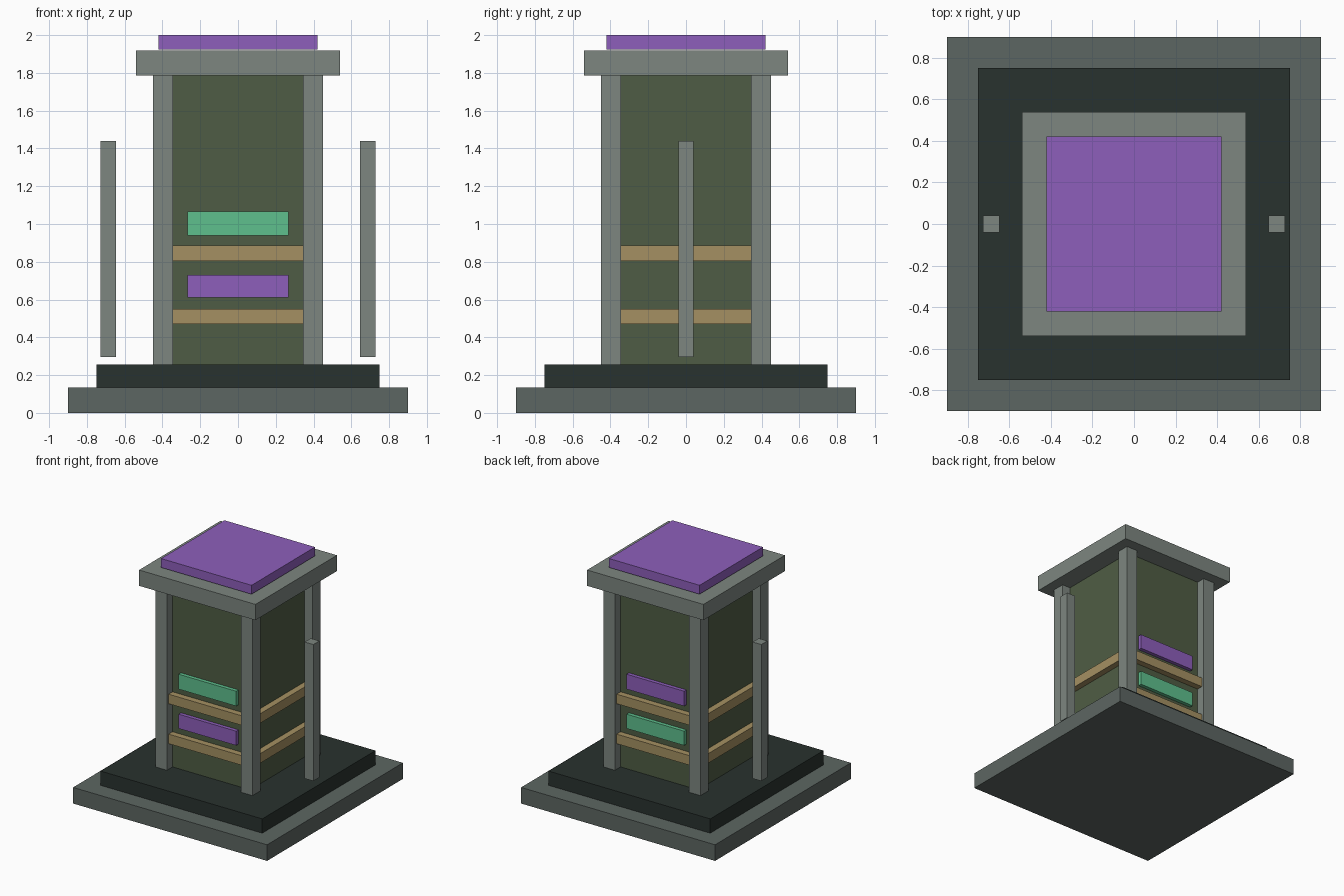
import bpy

if "Cube" in bpy.data.objects:
    bpy.data.objects.remove(bpy.data.objects["Cube"])


def material(name, rgb):
    """Material from 0-255 display colour, stored as linear."""
    m = bpy.data.materials.new(name)
    m.diffuse_color = (*[(c / 255) ** 2.2 for c in rgb], 1)
    m.use_nodes = True
    m.node_tree.nodes["Principled BSDF"].inputs["Base Color"].default_value = m.diffuse_color
    return m


STONE = material("stone", (93, 102, 98))
DARK = material("dark_stone", (45, 53, 50))
METAL = material("grey_metal", (124, 133, 127))
OLIVE = material("olive_panel", (80, 93, 70))
TAN = material("tan_trim", (163, 143, 98))
PURPLE = material("purple_glow", (140, 95, 185))
GREEN = material("green_glow", (95, 190, 140))


def box(name, x, y, z, mat):
    """Box from (min, max) ranges on each axis."""
    bpy.ops.mesh.primitive_cube_add(
        size=1, location=[(a + b) / 2 for a, b in (x, y, z)])
    ob = bpy.context.object
    ob.name = name
    ob.scale = [b - a for a, b in (x, y, z)]
    bpy.ops.object.transform_apply(location=False, rotation=False, scale=True)
    ob.data.materials.append(mat)
    return ob


def slab(name, half, z, mat):
    return box(name, (-half, half), (-half, half), z, mat)


def span(sign, a, b):
    return tuple(sorted((sign * a, sign * b)))


# Stepped base, core, cap and roof plate
slab("base", 0.90, (0, 0.135), STONE)
slab("plinth", 0.75, (0.135, 0.255), DARK)
slab("core", 0.375, (0.255, 1.785), OLIVE)
slab("cap", 0.54, (1.785, 1.9175), METAL)
slab("roof_plate", 0.42, (1.925, 2.0), PURPLE)

# Corner posts
for sx in (-1, 1):
    for sy in (-1, 1):
        box("corner_post", span(sx, 0.345, 0.45), span(sy, 0.345, 0.45),
            (0.255, 1.785), METAL)

UPPER, LOWER = (0.94, 1.065), (0.61, 0.73)
for s in (-1, 1):
    # Trim bands between the posts on all four sides
    for z in ((0.47, 0.55), (0.805, 0.885)):
        box("trim_band_y", (-0.345, 0.345), span(s, 0.375, 0.4275), z, TAN)
        box("trim_band_x", span(s, 0.375, 0.4275), (-0.345, 0.345), z, TAN)

    # Light strips, colours swapped between front and back
    box("upper_light", (-0.267, 0.267), span(s, 0.37, 0.406), UPPER,
        GREEN if s < 0 else PURPLE)
    box("lower_light", (-0.267, 0.267), span(s, 0.37, 0.406), LOWER,
        PURPLE if s < 0 else GREEN)

    # Free-standing side rods
    box("side_rod", span(s, 0.646, 0.727), (-0.04, 0.04), (0.295, 1.44), METAL)
